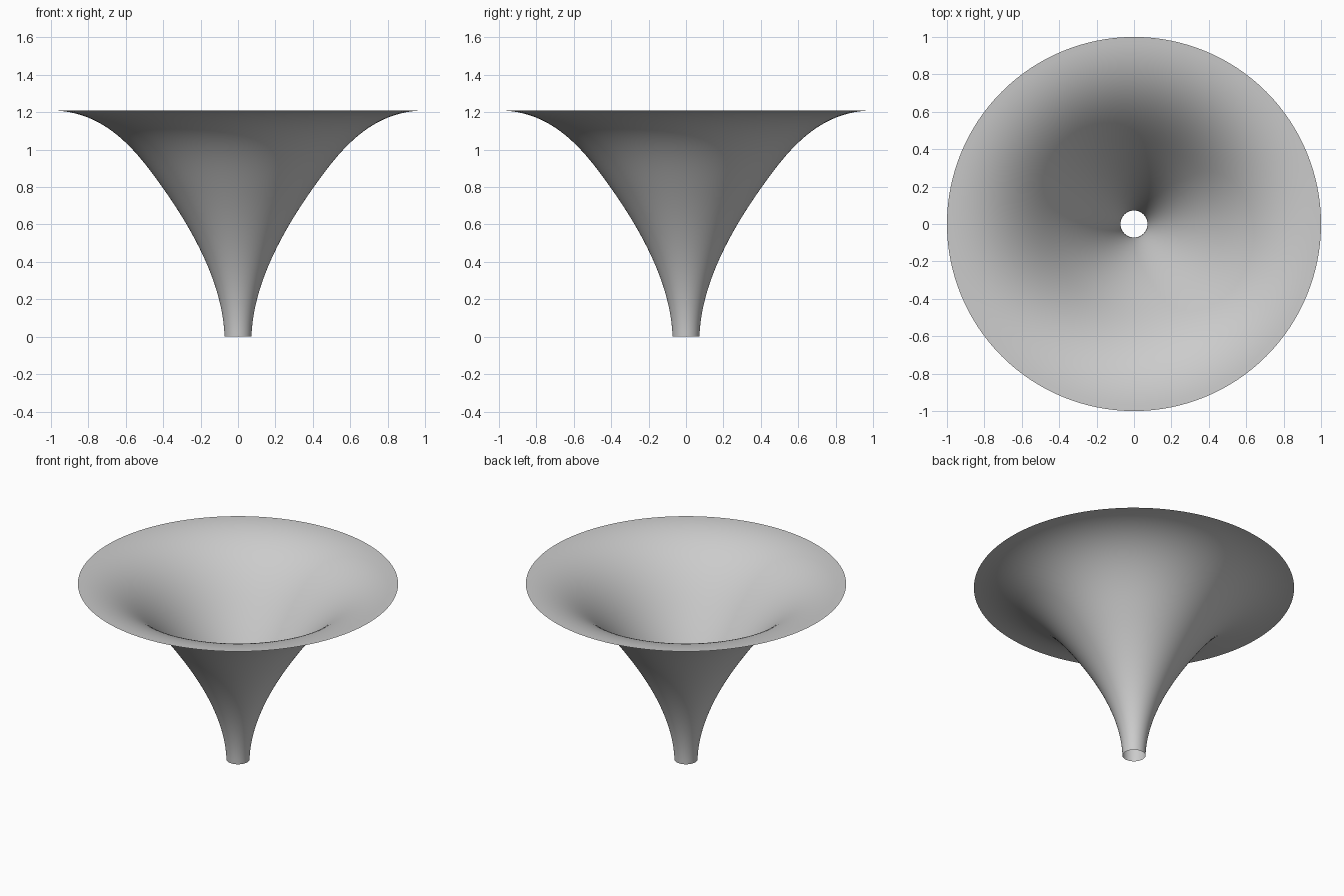
import bpy
import bmesh
import math
from mathutils import Vector
from mathutils.geometry import interpolate_bezier

cube = bpy.data.objects.get("Cube")
if cube:
    bpy.data.objects.remove(cube, do_unlink=True)

SEGMENTS = 128

# Flared profile: a narrow stem curve joined smoothly to a wide rim curve
stem = [(0.072, 0), (0.08, 0.27), (0.2275, 0.55), (0.405, 0.8)]
rim = [(0.405, 0.8), (0.547, 1.0), (0.71, 1.207), (1.0, 1.21)]


def sample(handles, steps):
    return interpolate_bezier(*[Vector((r, 0, z)) for r, z in handles], steps)


profile = sample(stem, 25) + sample(rim, 25)[1:]

# Revolve the profile into a thin shell, open at both ends
bm = bmesh.new()
verts = [bm.verts.new(p) for p in profile]
edges = [bm.edges.new(pair) for pair in zip(verts, verts[1:])]
bmesh.ops.spin(bm, geom=verts + edges, cent=(0, 0, 0), axis=(0, 0, 1),
               angle=math.tau, steps=SEGMENTS, use_merge=True)
bmesh.ops.remove_doubles(bm, verts=bm.verts, dist=0.0001)

# Turn every face outward, away from the axis
bm.normal_update()
inward = [f for f in bm.faces
          if f.normal.xy.dot(f.calc_center_median().xy) < 0]
bmesh.ops.reverse_faces(bm, faces=inward)
for face in bm.faces:
    face.smooth = True

mesh = bpy.data.meshes.new("flared_funnel")
bm.to_mesh(mesh)
bm.free()
funnel = bpy.data.objects.new("flared_funnel", mesh)
bpy.context.collection.objects.link(funnel)

# Plain grey material
grey = bpy.data.materials.new("light_grey")
grey.use_nodes = True
color = (0.6, 0.6, 0.6, 1)
grey.diffuse_color = color
grey.node_tree.nodes["Principled BSDF"].inputs["Base Color"].default_value = color
mesh.materials.append(grey)
